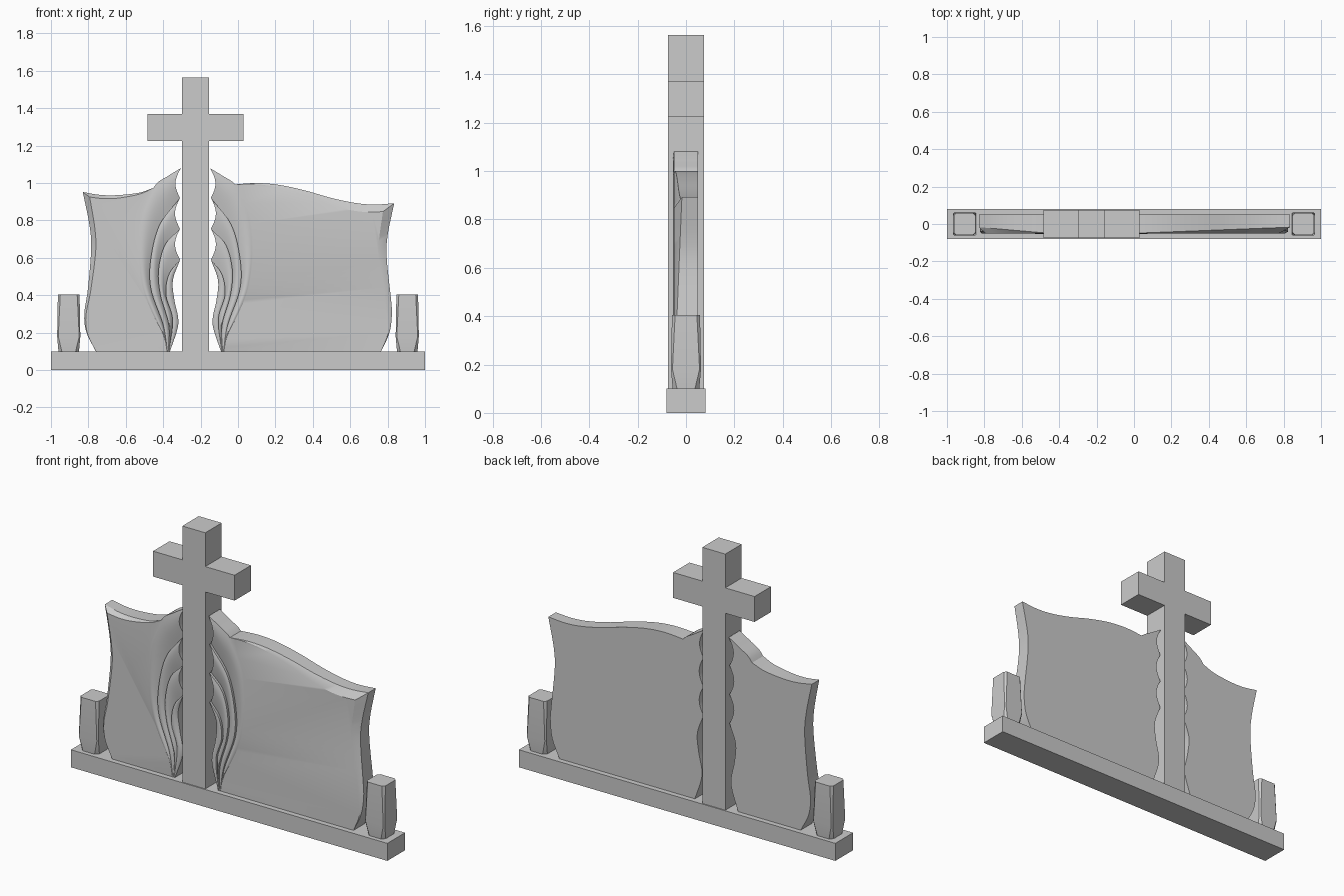
import bpy, bmesh, math
from mathutils import Vector

if "Cube" in bpy.data.objects:
    bpy.data.objects.remove(bpy.data.objects["Cube"])

FRONT, BACK = -0.05, 0.05
AXIS = -0.2275          # cross centre line


def finish(bm, name, smooth=False):
    bmesh.ops.remove_doubles(bm, verts=bm.verts, dist=1e-4)
    bmesh.ops.recalc_face_normals(bm, faces=bm.faces)
    me = bpy.data.meshes.new(name)
    bm.to_mesh(me)
    bm.free()
    ob = bpy.data.objects.new(name, me)
    bpy.context.collection.objects.link(ob)
    if smooth:
        bpy.ops.object.select_all(action='DESELECT')
        ob.select_set(True)
        bpy.context.view_layer.objects.active = ob
        bpy.ops.object.shade_smooth_by_angle(angle=math.radians(30))
    return ob


def face(bm, pts):
    """Add a face, skipping repeated points."""
    out = []
    for p in pts:
        p = Vector(p)
        if all((p - q).length > 1e-4 for q in out):
            out.append(p)
    if len(out) > 2:
        bm.faces.new([bm.verts.new(p) for p in out])


def extrude(name, outline, half):
    bm = bmesh.new()
    face(bm, [(x, -half, z) for x, z in outline])
    face(bm, [(x, half, z) for x, z in outline])
    for (x, z), (u, v) in zip(outline, outline[1:] + outline[:1]):
        face(bm, [(x, -half, z), (u, -half, v), (u, half, v), (x, half, z)])
    return finish(bm, name)


def curve(pts, n):
    """Smooth curve through (x, z) points, resampled to n even steps."""
    p = [Vector(q) for q in pts]
    p = [2 * p[0] - p[1]] + p + [2 * p[-1] - p[-2]]
    dense = []
    for a, b, c, d in zip(p, p[1:], p[2:], p[3:]):
        for k in range(24):
            t = k / 24
            dense.append(0.5 * (2 * b + (c - a) * t + (2 * a - 5 * b + 4 * c - d) * t**2
                                + (3 * b - a - 3 * c + d) * t**3))
    dense.append(p[-2])
    run = [0]
    for a, b in zip(dense, dense[1:]):
        run.append(run[-1] + (b - a).length)
    out, j = [], 0
    for i in range(n + 1):
        want = run[-1] * i / n
        while j < len(run) - 2 and run[j + 1] < want:
            j += 1
        f = (want - run[j]) / (run[j + 1] - run[j])
        out.append(dense[j].lerp(dense[j + 1], min(f, 1)))
    return out


# Feather boundaries of the right wing, outermost first
N, S = 48, 8
WING = [curve(c, N) for c in (
    [(-.15, 1.08), (-.08, 1.037), (-.01, .985), (.06, .84), (.08, .65),
     (.06, .455), (.01, .32), (-.055, .19), (-.073, .1)],
    [(-.145, .92), (-.035, .775), (.012, .59), (.01, .43), (-.055, .24), (-.078, .1)],
    [(-.145, .755), (-.065, .67), (-.03, .535), (-.04, .4), (-.085, .24), (-.083, .1)],
    [(-.145, .59), (-.085, .51), (-.07, .4), (-.105, .27), (-.087, .1)],
    [(-.145, .59), (-.107, .48), (-.115, .375), (-.135, .28), (-.13, .215), (-.091, .1)])]


def tablet(name, top, side, inset, join_z, mirror):
    flip = (lambda p: Vector((2 * AXIS - p.x, p.y))) if mirror else (lambda p: p.copy())
    wing = [[flip(p) for p in c] for c in WING]
    d = -1 if mirror else 1
    bm = bmesh.new()

    # Fluted feathers, front and flat back
    rows = []
    for i in range(4):
        grid = []
        for j in range(N + 1):
            a, b, t = wing[i][j], wing[i + 1][j], j / N
            depth = min(1, (b - a).length / 0.06)
            line = []
            for m in range(S + 1):
                s = m / S
                p = a.lerp(b, s)
                if i < 3:
                    p.x += d * 0.027 * math.sin(math.pi * s) * (1 - t)**5
                y = FRONT + depth * (-0.007 * math.sin(math.pi * s) + 0.014 * s * s)
                line.append(Vector((p.x, y, p.y)))
            grid.append(line)
        rows.append(grid)
    flat = lambda p: (p.x, BACK, p.z)
    for i, g in enumerate(rows):
        for j in range(N):
            for m in range(S):
                q = [g[j][m], g[j + 1][m], g[j + 1][m + 1], g[j][m + 1]]
                face(bm, q)
                face(bm, [flat(p) for p in q])
            if i < 3:     # step down to the next feather
                h = rows[i + 1]
                face(bm, [g[j][S], g[j + 1][S], h[j + 1][0], h[j][0]])

    # Wing edge: top slope, scallops, inner edge, foot
    k = min(range(N // 2), key=lambda j: abs(wing[0][j].y - join_z))
    chain = [rows[0][j][0] for j in range(k, -1, -1)]
    for g in rows[:3]:
        chain += g[0]
    chain += [rows[3][j][S] for j in range(N + 1)]
    for g in reversed(rows):
        chain += g[N][::-1]
    for a, b in zip(chain, chain[1:]):
        face(bm, [a, b, flat(b), flat(a)])

    # Slab with a bevel that fades away from the upper corner
    tops = curve([tuple(wing[0][k])] + top, 28)
    sides = curve([top[-1]] + side, 28)
    rim = [(p, i / 28) for i, p in enumerate(tops)]
    rim += [(p, 1 - i / 28) for i, p in enumerate(sides)][1:]
    rim.append((wing[0][N], 0))
    outer = [Vector((p.x, FRONT + 0.033 * w, p.y)) for p, w in rim]
    inner = [Vector((p.x - d * inset[0] * w, FRONT, p.y - inset[1] * w)) for p, w in rim]
    seam = [Vector((wing[0][j].x, FRONT, wing[0][j].y)) for j in range(N - 1, k, -1)]
    face(bm, inner + seam)
    face(bm, [flat(p) for p in outer + seam])
    for i in range(len(rim) - 1):
        face(bm, [inner[i], inner[i + 1], outer[i + 1], outer[i]])
        face(bm, [outer[i], outer[i + 1], flat(outer[i + 1]), flat(outer[i])])
    finish(bm, name, True)


def octagon(bm, z, h, c):
    pts = [(h, h - c), (h - c, h), (c - h, h), (-h, h - c),
           (-h, c - h), (c - h, -h), (h - c, -h), (h, c - h)]
    return ring(bm, [(x, y, z) for x, y in pts])


def ring(bm, pts):
    v = [bm.verts.new(p) for p in pts]
    return v, [bm.edges.new((v[i - 1], v[i])) for i in range(len(v))]


def vase(name, x):
    bm = bmesh.new()
    circle = lambda z: ring(bm, [(.047 * math.cos(a * math.pi / 16),
                                  .047 * math.sin(a * math.pi / 16), z) for a in range(32)])
    loops = [octagon(bm, .1, .055, .018), octagon(bm, .18, .062, .006),
             octagon(bm, .405, .058, .013), circle(.405), circle(.33)]
    for a, b in zip(loops, loops[1:]):
        bmesh.ops.bridge_loops(bm, edges=a[1] + b[1])
    bm.faces.new(loops[0][0])
    bm.faces.new(loops[-1][0])
    finish(bm, name, True).location.x = x


# Plinth
extrude("base", [(-1, 0), (1, 0), (1, .1), (-1, .1)], .08)

# Cross
l, r = -.30, -.155
extrude("cross", [(l, .1), (r, .1), (r, 1.225), (.03, 1.225), (.03, 1.37), (r, 1.37),
                  (r, 1.563), (l, 1.563), (l, 1.37), (-.485, 1.37), (-.485, 1.225), (l, 1.225)], .074)

# Winged tablets
tablet("right_winged_tablet",
       [(.1, 1.0), (.22, .99), (.36, .96), (.5, .92), (.63, .893), (.73, .885), (.835, .892)],
       [(.80, .72), (.795, .6), (.818, .38), (.823, .3), (.81, .2), (.765, .1)],
       (.06, .045), .985, False)
tablet("left_winged_tablet",
       [(-.53, .948), (-.65, .935), (-.74, .937), (-.83, .952)],
       [(-.795, .78), (-.785, .65), (-.803, .43), (-.822, .3), (-.81, .2), (-.76, .1)],
       (.037, .027), .968, True)

# Flower vases
vase("left_vase", -.905)
vase("right_vase", .905)
